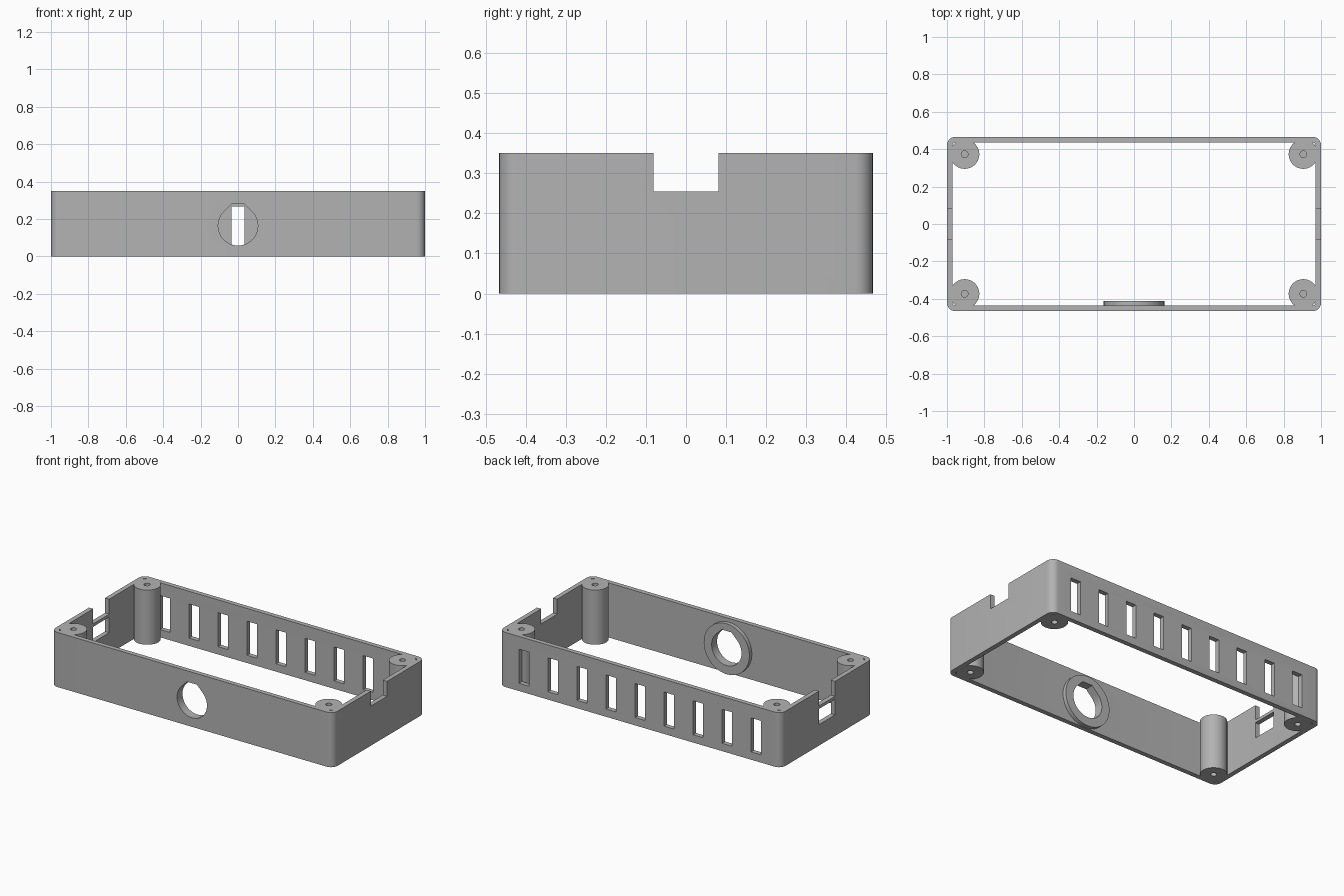
import bpy, bmesh, math
from mathutils import Matrix, Vector

cube = bpy.data.objects.get("Cube")
if cube:
    bpy.data.objects.remove(cube, do_unlink=True)

# Overall sizes
LENGTH, WIDTH, HEIGHT, WALL = 2.0, 0.932, 0.35, 0.03
POST_X, POST_Y, POST_R = 0.905, 0.373, 0.078
HOLE_Z, HOLE_R = 0.164, 0.106
FRONT = -WIDTH / 2

grey = bpy.data.materials.new("plain grey")
grey.use_nodes = True
colour = (0.45, 0.45, 0.45, 1)
grey.diffuse_color = colour
grey.node_tree.nodes["Principled BSDF"].inputs["Base Color"].default_value = colour


def finish(name, bm):
    bmesh.ops.recalc_face_normals(bm, faces=bm.faces)
    mesh = bpy.data.meshes.new(name)
    bm.to_mesh(mesh)
    bm.free()
    mesh.materials.append(grey)
    obj = bpy.data.objects.new(name, mesh)
    bpy.context.collection.objects.link(obj)
    return obj


def prism(bm, outline, z0, z1, matrix=Matrix()):
    """Extrude a closed 2D outline between two heights."""
    face = bm.faces.new([bm.verts.new(matrix @ Vector((x, y, z0))) for x, y in outline])
    out = bmesh.ops.extrude_face_region(bm, geom=[face])["geom"]
    shift = matrix.to_3x3() @ Vector((0, 0, z1 - z0))
    bmesh.ops.translate(bm, vec=shift, verts=[v for v in out if isinstance(v, bmesh.types.BMVert)])


def box(bm, x0, x1, y0, y1, z0, z1):
    prism(bm, [(x0, y0), (x1, y0), (x1, y1), (x0, y1)], z0, z1)


def arc(cx, cy, r, start, end, steps):
    return [(cx + r * math.cos(math.radians(a)), cy + r * math.sin(math.radians(a)))
            for a in (start + (end - start) * i / steps for i in range(steps + 1))]


def circle(cx, cy, r, steps=48):
    return arc(cx, cy, r, 0, 360, steps)[:-1]


def rounded(length, width, r):
    points = []
    for i, (sx, sy) in enumerate([(1, 1), (-1, 1), (-1, -1), (1, -1)]):
        points += arc(sx * (length / 2 - r), sy * (width / 2 - r), r, i * 90, i * 90 + 90, 8)
    return points


def carve(target, bm):
    """Cut a mesh out of the target, then discard the cutter."""
    cutter = finish("cutter", bm)
    cutter.hide_render = True
    mod = target.modifiers.new("cut", "BOOLEAN")
    mod.operation, mod.solver, mod.object = "DIFFERENCE", "EXACT", cutter
    bpy.context.view_layer.objects.active = target
    bpy.ops.object.modifier_apply(modifier=mod.name)
    bpy.data.objects.remove(cutter, do_unlink=True)


def smooth(obj):
    bpy.ops.object.select_all(action="DESELECT")
    obj.select_set(True)
    bpy.context.view_layer.objects.active = obj
    bpy.ops.object.shade_smooth_by_angle(angle=math.radians(30))


# Upright plane: outline x, y become world x, z and depth runs along y
upright = Matrix(((1, 0, 0, 0), (0, 0, 1, 0), (0, 1, 0, 0), (0, 0, 0, 1)))

# Port outline: round below, 45 degree shoulders and a flat roof above
roof = HOLE_Z + HOLE_R * 1.09
half = HOLE_R * math.sqrt(2) - (roof - HOLE_Z)
port = arc(0, HOLE_Z, HOLE_R, 135, 405, 36) + [(half, roof), (-half, roof)]

# Open rounded frame
bm = bmesh.new()
prism(bm, rounded(LENGTH, WIDTH, 0.045), 0, HEIGHT)
frame = finish("wall_frame", bm)
bm = bmesh.new()
prism(bm, rounded(LENGTH - 2 * WALL, WIDTH - 2 * WALL, 0.016), -0.1, HEIGHT + 0.1)
carve(frame, bm)

# Wall openings: vent slots, side notches, side window, front port
bm = bmesh.new()
for i in range(-4, 5):
    x = i * 0.206
    box(bm, x - 0.035, x + 0.035, 0.42, 0.5, 0.05, 0.268)
for side in (-1, 1):
    box(bm, side - 0.06, side + 0.06, -0.081, 0.081, 0.254, HEIGHT + 0.1)
box(bm, -1.06, -0.94, -0.081, 0.081, 0.135, 0.235)
prism(bm, port, FRONT - 0.1, FRONT + 0.1, upright)
carve(frame, bm)
smooth(frame)

# Raised ring around the port on the inner face
bm = bmesh.new()
prism(bm, circle(0, HOLE_Z, 0.162), FRONT + WALL - 0.005, FRONT + WALL + 0.025, upright)
ring = finish("port_ring", bm)
bm = bmesh.new()
prism(bm, port, FRONT - 0.1, FRONT + 0.1, upright)
carve(ring, bm)
smooth(ring)

# Corner screw posts with blind holes at both ends
for sx, side in ((-1, "right"), (1, "left")):
    for sy, end in ((-1, "front"), (1, "back")):
        x, y = sx * POST_X, sy * POST_Y
        bm = bmesh.new()
        prism(bm, circle(x, y, POST_R), 0, HEIGHT)
        post = finish(f"{end}_{side}_post", bm)
        bm = bmesh.new()
        prism(bm, circle(x, y, 0.018, 24), -0.1, 0.1)
        prism(bm, circle(x, y, 0.018, 24), HEIGHT - 0.1, HEIGHT + 0.1)
        carve(post, bm)
        smooth(post)
